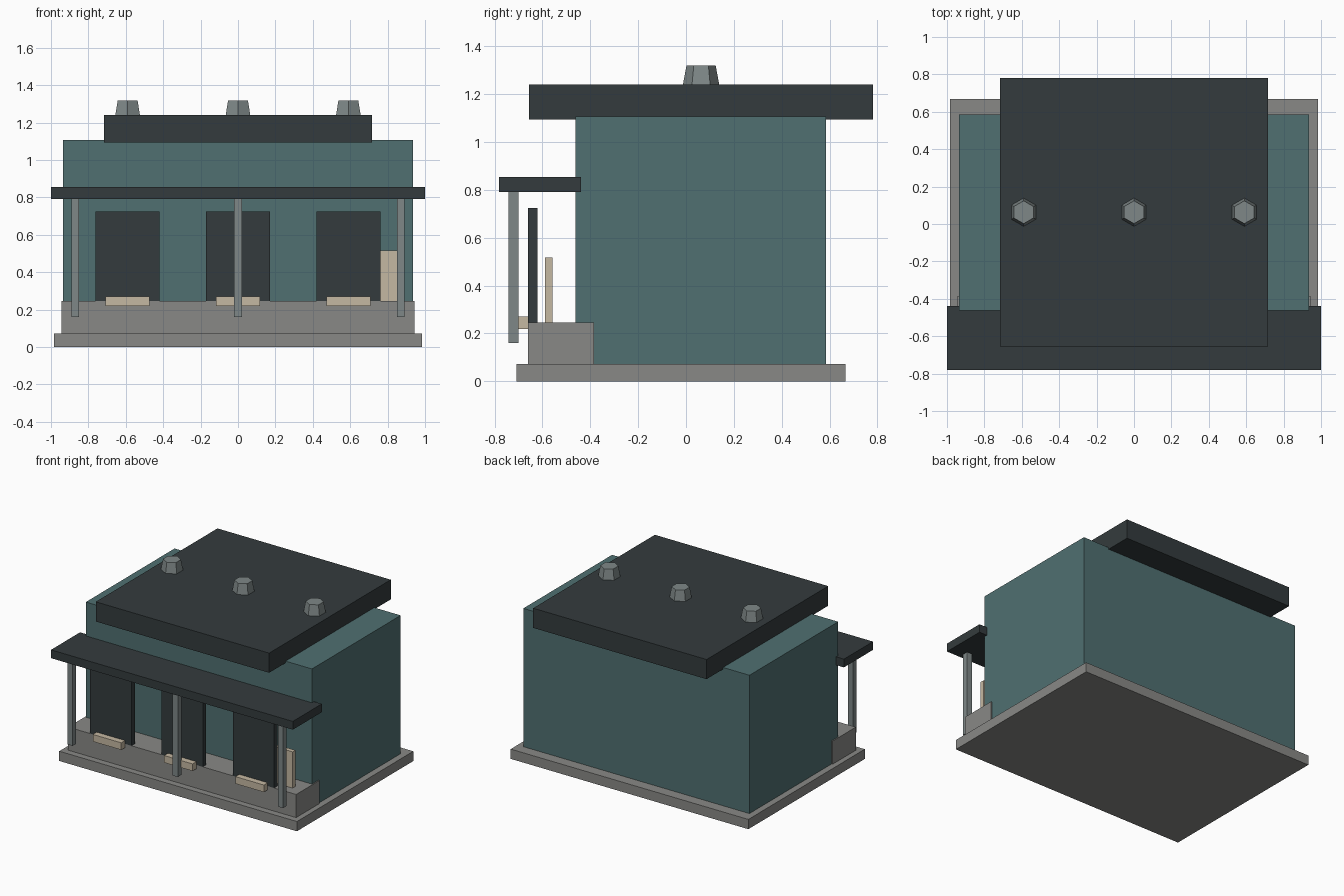
import bpy

if "Cube" in bpy.data.objects:
    bpy.data.objects.remove(bpy.data.objects["Cube"])


def material(name, rgb):
    m = bpy.data.materials.new(name)
    m.diffuse_color = (*rgb, 1)
    m.use_nodes = True
    m.node_tree.nodes["Principled BSDF"].inputs["Base Color"].default_value = m.diffuse_color
    return m


TEAL = material("teal_wall", (0.08, 0.16, 0.165))
DARK = material("dark_slate", (0.034, 0.044, 0.047))
STONE = material("stone", (0.25, 0.25, 0.24))
METAL = material("metal", (0.21, 0.245, 0.245))
WOOD = material("pale_wood", (0.56, 0.48, 0.36))


def box(name, x, y, z, mat):
    """Box given by (min, max) ranges on each axis."""
    ranges = (x, y, z)
    bpy.ops.mesh.primitive_cube_add(size=1, location=[(a + b) / 2 for a, b in ranges])
    ob = bpy.context.object
    ob.name = name
    ob.scale = [b - a for a, b in ranges]
    bpy.ops.object.transform_apply(location=False, rotation=False, scale=True)
    ob.data.materials.append(mat)
    return ob


def around(c, width):
    return (c - width / 2, c + width / 2)


# Foundation, porch and main building
box("foundation", (-0.983, 0.983), (-0.708, 0.667), (0, 0.073), STONE)
box("porch", (-0.943, 0.943), (-0.66, -0.384), (0.073, 0.246), STONE)
box("building", (-0.935, 0.935), (-0.462, 0.586), (0.073, 1.107), TEAL)

# Roof slab and porch awning
box("roof", (-0.717, 0.717), (-0.656, 0.781), (1.094, 1.241), DARK)
box("awning", (-1, 1), (-0.781, -0.438), (0.792, 0.854), DARK)

# Awning posts
for side, x in (("left", -0.87), ("middle", 0), ("right", 0.87)):
    box(side + "_post", around(x, 0.042), (-0.741, -0.699), (0.161, 0.795), METAL)

# Each bay has a door, a step and a roof vent
for side, x in (("left", -0.59), ("middle", 0), ("right", 0.59)):
    box(side + "_door", around(x, 0.342), (-0.66, -0.62), (0.246, 0.724), DARK)
    box(side + "_step", around(x, 0.235), (-0.705, -0.635), (0.218, 0.271), WOOD)
    bpy.ops.mesh.primitive_cone_add(vertices=6, radius1=0.076, radius2=0.061,
                                    depth=0.08, location=(x, 0.063, 1.279))
    vent = bpy.context.object
    vent.name = side + "_roof_vent"
    vent.data.materials.append(METAL)

# Board standing on the porch
box("standing_board", (0.70, 0.865), (-0.59, -0.557), (0.246, 0.517), WOOD)
